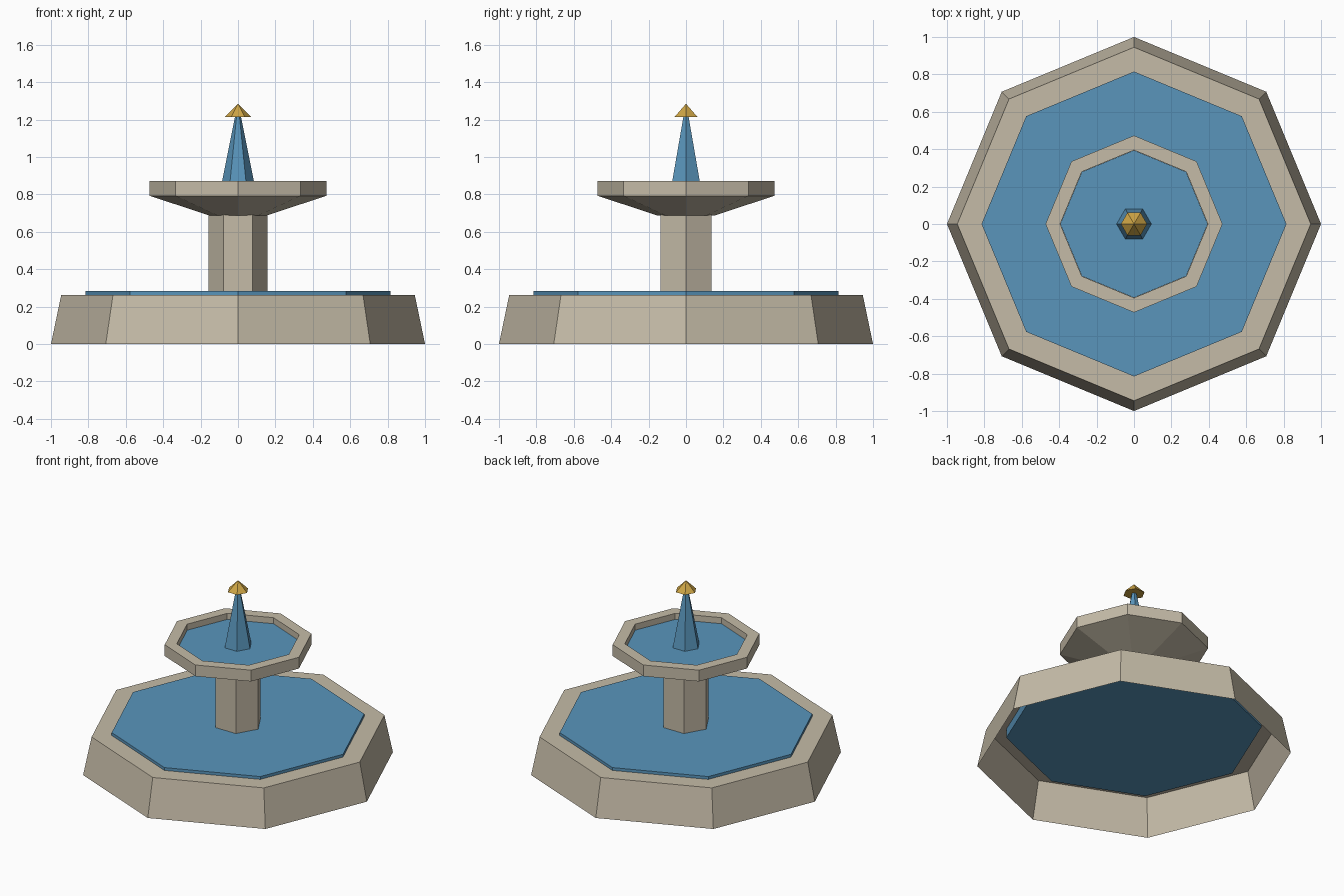
import bpy, bmesh
from math import cos, sin, tau

if "Cube" in bpy.data.objects:
    bpy.data.objects.remove(bpy.data.objects["Cube"])

def material(name, rgb):
    m = bpy.data.materials.new(name)
    m.diffuse_color = (*rgb, 1)
    m.use_nodes = True
    m.node_tree.nodes["Principled BSDF"].inputs["Base Color"].default_value = m.diffuse_color
    return m

stone = material("stone", (0.56, 0.50, 0.39))
water = material("water", (0.10, 0.30, 0.50))
gold = material("gold", (0.62, 0.38, 0.06))

def lathe(name, sides, profile, mat, cap_start=False, cap_end=False):
    """Flat-sided revolve of (radius, z) points running up the outside."""
    bm = bmesh.new()
    rings = []
    for r, z in profile:
        n = sides if r > 0 else 1
        rings.append([bm.verts.new((r * cos(tau * i / sides), r * sin(tau * i / sides), z))
                      for i in range(n)])
    for a, b in zip(rings, rings[1:]):
        for i in range(sides):
            j = (i + 1) % sides
            if len(b) == 1:
                bm.faces.new((a[i], a[j], b[0]))
            else:
                bm.faces.new((a[i], a[j], b[j], b[i]))
    if cap_start:
        bm.faces.new(rings[0][::-1])
    if cap_end:
        bm.faces.new(rings[-1])
    me = bpy.data.meshes.new(name)
    bm.to_mesh(me)
    bm.free()
    me.materials.append(mat)
    ob = bpy.data.objects.new(name, me)
    bpy.context.collection.objects.link(ob)
    return ob

# Lower basin: thin sloping wall and rim, open underneath
lathe("basin", 8, [(1, 0), (0.945, 0.263), (0.81, 0.263), (0.78, 0.21)], stone)
lathe("basin_water", 8, [(0.815, 0.2), (0.815, 0.283)], water, True, True)

# Hexagonal column
lathe("column", 6, [(0.157, 0.24), (0.157, 0.70)], stone, True, True)

# Upper bowl with recessed water
lathe("bowl", 8, [(0.155, 0.688), (0.473, 0.793), (0.473, 0.872),
                  (0.395, 0.872), (0.395, 0.815)], stone, True, True)
lathe("bowl_water", 8, [(0.394, 0.818), (0.394, 0.83)], water, True, True)

# Water jet and gilded finial
lathe("jet", 6, [(0.094, 0.825), (0.012, 1.235)], water, True, True)
lathe("finial", 6, [(0.07, 1.215), (0, 1.285)], gold, True)
